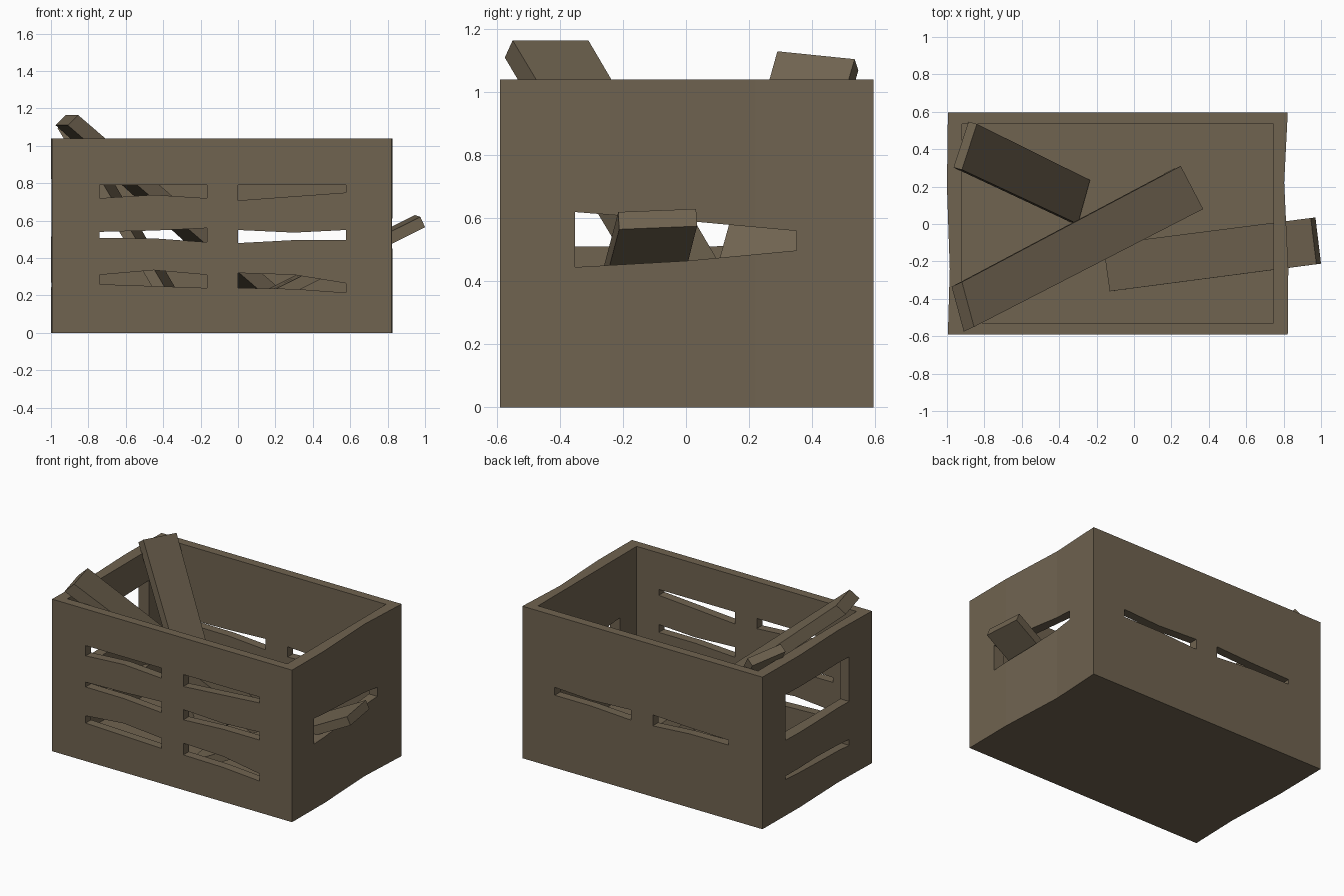
import bpy, bmesh
from mathutils import Vector

if "Cube" in bpy.data.objects:
    bpy.data.objects.remove(bpy.data.objects["Cube"])

wood = bpy.data.materials.new("weathered_wood")
wood.diffuse_color = (0.16, 0.125, 0.08, 1)
wood.use_nodes = True
wood.node_tree.nodes["Principled BSDF"].inputs["Base Color"].default_value = wood.diffuse_color


def prism(bm, pts, offset):
    """Extrude a polygon of 3D points by an offset vector into a closed solid."""
    a = [bm.verts.new(p) for p in pts]
    b = [bm.verts.new(Vector(p) + Vector(offset)) for p in pts]
    bm.faces.new(a)
    bm.faces.new(b[::-1])
    for i in range(len(a)):
        j = (i + 1) % len(a)
        bm.faces.new((a[j], a[i], b[i], b[j]))


def finish(bm, name):
    bmesh.ops.recalc_face_normals(bm, faces=bm.faces)
    me = bpy.data.meshes.new(name)
    bm.to_mesh(me)
    bm.free()
    me.materials.append(wood)
    ob = bpy.data.objects.new(name, me)
    bpy.context.collection.objects.link(ob)
    return ob


# Crate body: outer block with slightly warped end walls
bm = bmesh.new()
outline = [(-0.995, -0.59), (0.822, -0.59), (0.825, -0.24), (0.803, 0.22),
           (0.822, 0.595), (-0.995, 0.595), (-1.0, 0.2), (-0.985, -0.24)]
prism(bm, [(x, y, 0) for x, y in outline], (0, 0, 1.04))
crate = finish(bm, "crate_body")

# Cavity, leaving walls and floor
bm = bmesh.new()
prism(bm, [(-0.92, -0.53, 0.06), (0.745, -0.53, 0.06),
           (0.745, 0.535, 0.06), (-0.92, 0.535, 0.06)], (0, 0, 1.2))
cavity = finish(bm, "cavity_cutter")

# Slots: (start, mid, end) as (low, high) heights
bm = bmesh.new()
XL, XR = (-0.74, -0.45, -0.165), (0.0, 0.3, 0.577)
rows = [
    (XL, ((.72, .79), (.738, .79), (.72, .79)), False),
    (XR, ((.708, .79), (.73, .79), (.75, .79)), False),
    (XL, ((.507, .54), (.505, .547), (.485, .56)), True),
    (XR, ((.48, .55), (.496, .536), (.496, .55)), True),
    (XL, ((.26, .31), (.25, .335), (.24, .31)), False),
    (XR, ((.24, .32), (.235, .31), (.215, .265)), False),
]
for xs, hs, through in rows:
    pts = [(x, -0.7, h[0]) for x, h in zip(xs, hs)]
    pts += [(x, -0.7, h[1]) for x, h in zip(xs[::-1], hs[::-1])]
    prism(bm, pts, (0, 1.4 if through else 0.3, 0))

# End wall openings: (start x, heights)
YS = (-0.353, 0.0, 0.35)
ends = [
    (0.65, ((.445, .62), (.465, .592), (.498, .56))),
    (-1.1, ((.51, .815), (.51, .82), (.515, .828))),
    (-1.1, ((.21, .25), (.228, .27), (.248, .27))),
]
for x0, hs in ends:
    pts = [(x0, y, h[0]) for y, h in zip(YS, hs)]
    pts += [(x0, y, h[1]) for y, h in zip(YS[::-1], hs[::-1])]
    prism(bm, pts, (0.3, 0, 0))
slots = finish(bm, "slot_cutter")

# Cut the crate, then remove the cutters
for cutter in (cavity, slots):
    m = crate.modifiers.new("cut", 'BOOLEAN')
    m.operation = 'DIFFERENCE'
    m.solver = 'EXACT'
    m.object = cutter
    cutter.hide_render = True
bpy.context.view_layer.update()
dg = bpy.context.evaluated_depsgraph_get()
cut_mesh = bpy.data.meshes.new_from_object(crate.evaluated_get(dg))
crate.modifiers.clear()
crate.data = cut_mesh
for cutter in (cavity, slots):
    bpy.data.objects.remove(cutter)

# Loose planks: top-face corners and thickness offset
planks = {
    "long_plank": ([(-.92, -.31, 1.165), (-.855, -.55, 1.165),
                    (.37, .08, .11), (.25, .31, .11)], (-.055, -.025, -.055)),
    "steep_plank": ([(-.84, .535, 1.105), (-.92, .29, 1.13),
                     (-.30, .0, .09), (-.235, .235, .07)], (-.045, .012, -.035)),
    "poking_plank": ([(.945, .032, .63), (.975, -.215, .62),
                      (-.13, -.36, .07), (-.165, -.11, .07)], (.025, .003, -.055)),
}
for name, (pts, off) in planks.items():
    bm = bmesh.new()
    prism(bm, pts, off)
    finish(bm, name)
